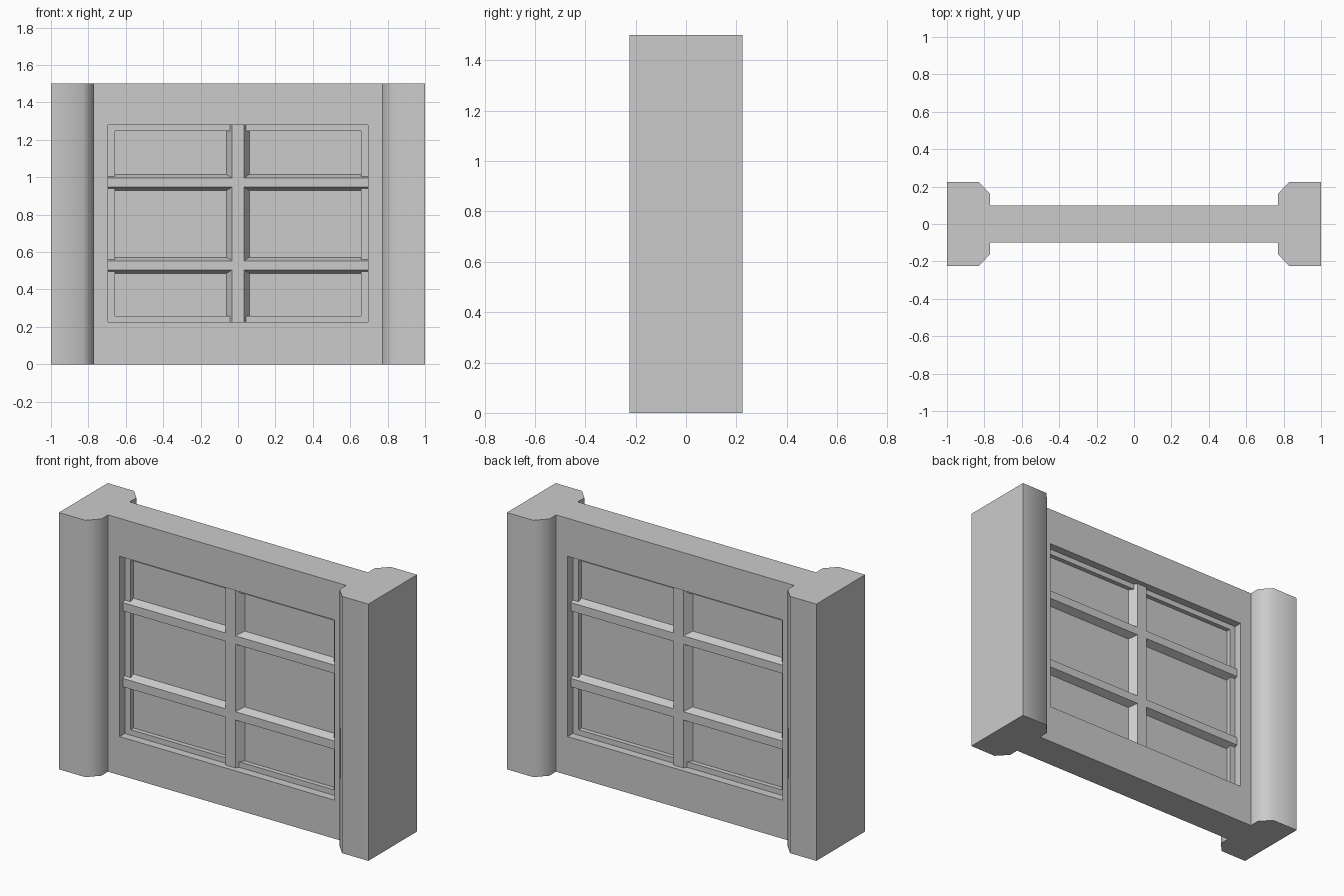
import bpy, bmesh
from mathutils import Matrix, Vector

if "Cube" in bpy.data.objects:
    bpy.data.objects.remove(bpy.data.objects["Cube"])

H = 1.5                                   # wall height
OPEN_X, OPEN_Z = 0.695, (0.225, 1.278)    # window opening
PANE_X, PANE_Z = 0.6575, (0.257, 1.246)   # recessed pane inside the sash
SASH_Y, PANE_Y, BAR_Y = 0.052, 0.025, 0.07


def prism(name, profile, length, matrix=Matrix()):
    """Extrude a 2D profile along local z, then place it with matrix."""
    bm = bmesh.new()
    face = bm.faces.new([bm.verts.new((u, v, 0)) for u, v in profile])
    ext = bmesh.ops.extrude_face_region(bm, geom=[face])
    top = [g for g in ext["geom"] if isinstance(g, bmesh.types.BMVert)]
    bmesh.ops.translate(bm, verts=top, vec=(0, 0, length))
    bmesh.ops.transform(bm, matrix=matrix, verts=bm.verts)
    bmesh.ops.recalc_face_normals(bm, faces=bm.faces)
    mesh = bpy.data.meshes.new(name)
    bm.to_mesh(mesh)
    bm.free()
    obj = bpy.data.objects.new(name, mesh)
    bpy.context.collection.objects.link(obj)
    return obj


def cut_box(target, half_x, y0, y1, z0, z1):
    """Subtract a box from the target and discard the cutter."""
    rect = [(-half_x, y0), (half_x, y0), (half_x, y1), (-half_x, y1)]
    cutter = prism("recess_cutter", rect, z1 - z0, Matrix.Translation((0, 0, z0)))
    cutter.hide_render = True
    mod = target.modifiers.new("recess", "BOOLEAN")
    mod.operation, mod.solver, mod.object = "DIFFERENCE", "EXACT", cutter
    bpy.context.view_layer.objects.active = target
    bpy.ops.object.modifier_apply(modifier=mod.name)
    bpy.data.objects.remove(cutter)


def bar_profile(front, back):
    """Six-sided glazing bar section, widening linearly towards the middle."""
    mid = front + (back - front) * BAR_Y / (BAR_Y - PANE_Y)
    return [(-front, -BAR_Y), (front, -BAR_Y), (mid, 0),
            (front, BAR_Y), (-front, BAR_Y), (-mid, 0)]


# Wall with chamfered end pilasters: one quarter of the plan, mirrored
quarter = [(1, 0.225), (0.83, 0.225), (0.77, 0.162), (0.77, 0.1)]
half = quarter + [(-x, y) for x, y in reversed(quarter)]
plan = half + [(x, -y) for x, y in reversed(half)]
wall = prism("wall", plan, H)

# Stepped window recess on both sides
for s in (-1, 1):
    for hx, (z0, z1), depth in ((OPEN_X, OPEN_Z, SASH_Y), (PANE_X, PANE_Z, PANE_Y)):
        y0, y1 = sorted((s * depth, s * 0.3))
        cut_box(wall, hx, y0, y1, z0, z1)

# Upright glazing bar
prism("upright_glazing_bar", bar_profile(0.032, 0.0615),
      OPEN_Z[1] - OPEN_Z[0] + 0.004, Matrix.Translation((0, 0, OPEN_Z[0] - 0.002)))

# Cross glazing bars
lie_along_x = Matrix.Rotation(1.5707963, 4, "Y")
for name, z in (("lower", 0.529), ("upper", 0.972)):
    place = Matrix.Translation((-OPEN_X - 0.002, 0, z)) @ lie_along_x
    prism(name + "_cross_bar", bar_profile(0.0245, 0.043), 2 * OPEN_X + 0.004, place)

# Soft shading over the pilaster chamfers, crisp everywhere else
bpy.ops.object.select_all(action="DESELECT")
wall.select_set(True)
bpy.context.view_layer.objects.active = wall
bpy.ops.object.shade_smooth_by_angle(angle=0.87)
